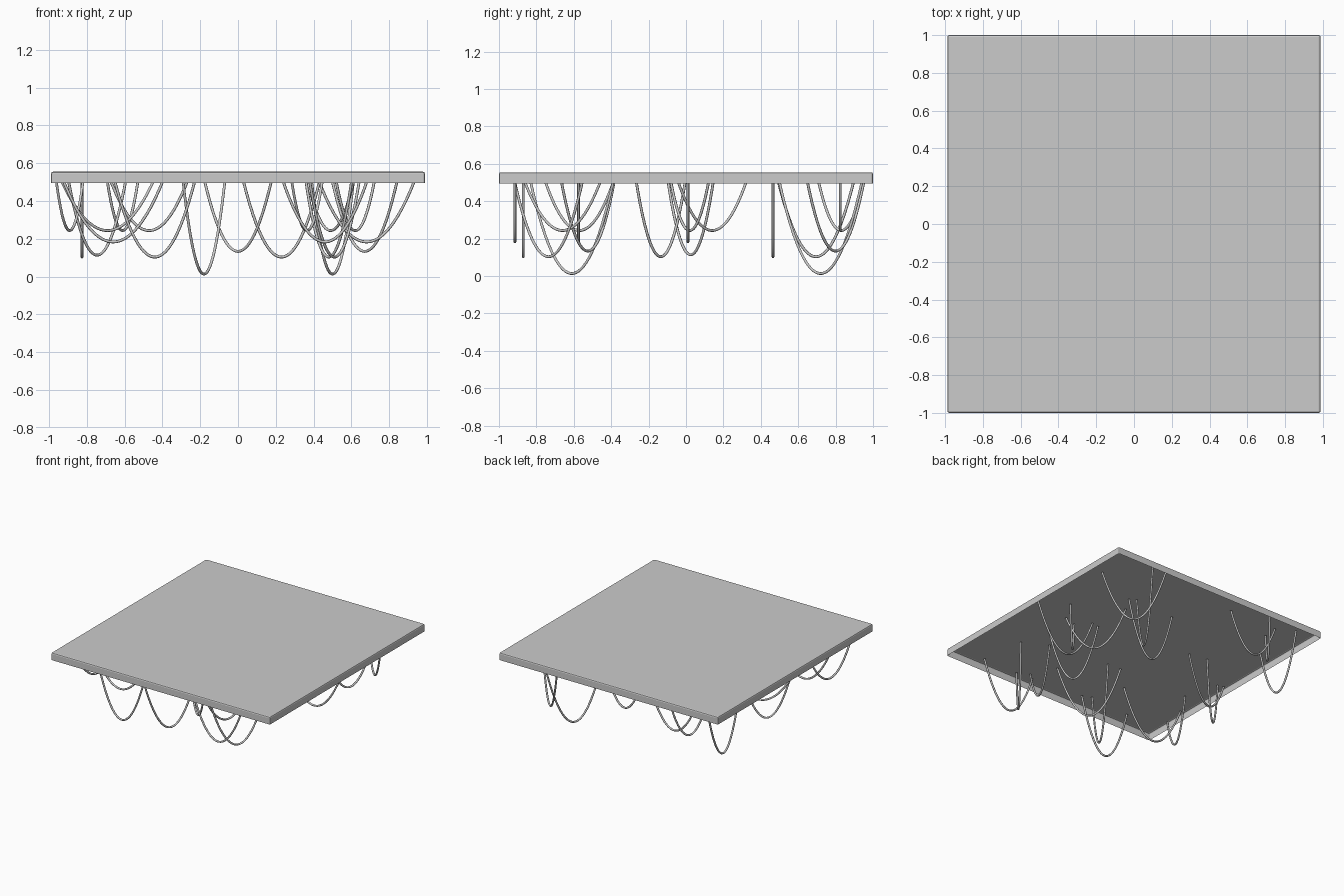
import bpy, bmesh, math
from mathutils import Vector

if "Cube" in bpy.data.objects:
    bpy.data.objects.remove(bpy.data.objects["Cube"])

PANEL_BOTTOM, PANEL_TOP = 0.495, 0.555

# Ceiling panel: shallow tray, open underneath, softened top edges
bm = bmesh.new()
bmesh.ops.create_cube(bm, size=1)
for v in bm.verts:
    v.co = Vector((v.co.x * 1.976, v.co.y * 2.0,
                   PANEL_TOP if v.co.z > 0 else PANEL_BOTTOM))
bmesh.ops.delete(bm, geom=[f for f in bm.faces if f.normal.z < -0.5], context='FACES_ONLY')
edges = [e for e in bm.edges if any(v.co.z > 0.53 for v in e.verts)]
bmesh.ops.bevel(bm, geom=edges, offset=0.01, segments=2, profile=0.5, affect='EDGES')
mesh = bpy.data.meshes.new("ceiling_panel")
bm.to_mesh(mesh)
bm.free()
panel = bpy.data.objects.new("ceiling_panel", mesh)
bpy.context.collection.objects.link(panel)


def hanging_cable(index, x, y, low, dx, dy, radius=0.0075, steps=28, sides=8):
    """Round cable sagging in a parabola, its ends tucked into the panel."""
    bm = bmesh.new()
    depth = PANEL_BOTTOM - low
    end = math.sqrt((0.535 - low) / depth)
    run = Vector((dx, dy, 0))
    across = Vector((-dy, dx, 0)).normalized()
    rings = []
    for i in range(steps + 1):
        # sine spacing is reversed so the bend at the bottom gets more rings
        s = 2 * i / steps - 1
        t = end * (0.6 * s + 0.4 * s * abs(s))
        centre = Vector((x, y, low + radius * 0.5)) + run * t + Vector((0, 0, depth * t * t))
        tangent = (run + Vector((0, 0, 2 * depth * t))).normalized()
        up = tangent.cross(across)
        rings.append([bm.verts.new(centre + radius * (across * math.cos(a) + up * math.sin(a)))
                      for a in (2 * math.pi * k / sides for k in range(sides))])
    for a, b in zip(rings, rings[1:]):
        for k in range(sides):
            n = (k + 1) % sides
            bm.faces.new((a[k], a[n], b[n], b[k])).smooth = True
    bm.faces.new(rings[0])
    bm.faces.new(rings[-1])
    bmesh.ops.recalc_face_normals(bm, faces=bm.faces)
    mesh = bpy.data.meshes.new(f"hanging_cable_{index:02d}")
    bm.to_mesh(mesh)
    bm.free()
    bpy.context.collection.objects.link(bpy.data.objects.new(mesh.name, mesh))


# Cables: lowest point x, y, z and half span in x, y
cables = [
    (-0.18, -0.61, 0.01, 0.11, 0.22), (0.50, 0.72, 0.01, 0.11, 0.22),
    (0.23, 0.465, 0.10, 0.20, 0), (-0.44, -0.87, 0.10, 0.21, 0),
    (-0.825, 0.695, 0.10, 0, 0.20), (-0.745, 0.025, 0.11, 0.15, 0.12),
    (0.48, -0.135, 0.10, 0.12, -0.13), (0.51, -0.735, 0.10, 0.13, 0.18),
    (0.67, 0.80, 0.13, 0.17, -0.15), (0.0, -0.525, 0.13, 0.175, -0.14),
    (0.68, 0.01, 0.18, 0.25, 0), (-0.66, -0.575, 0.18, 0.26, 0),
    (0.46, -0.915, 0.18, 0.22, 0), (0.49, 0.14, 0.24, 0.12, -0.18),
    (-0.47, 0.825, 0.24, 0.20, 0), (-0.61, 0.83, 0.24, 0.08, 0.12),
    (-0.69, 0.02, 0.24, 0.24, 0.10), (-0.89, -0.57, 0.24, 0.07, 0.18),
    (0.365, -0.66, 0.24, 0.08, 0.20), (0.62, 0.02, 0.24, 0.10, 0.10),
]
for i, c in enumerate(cables, 1):
    hanging_cable(i, *c)
